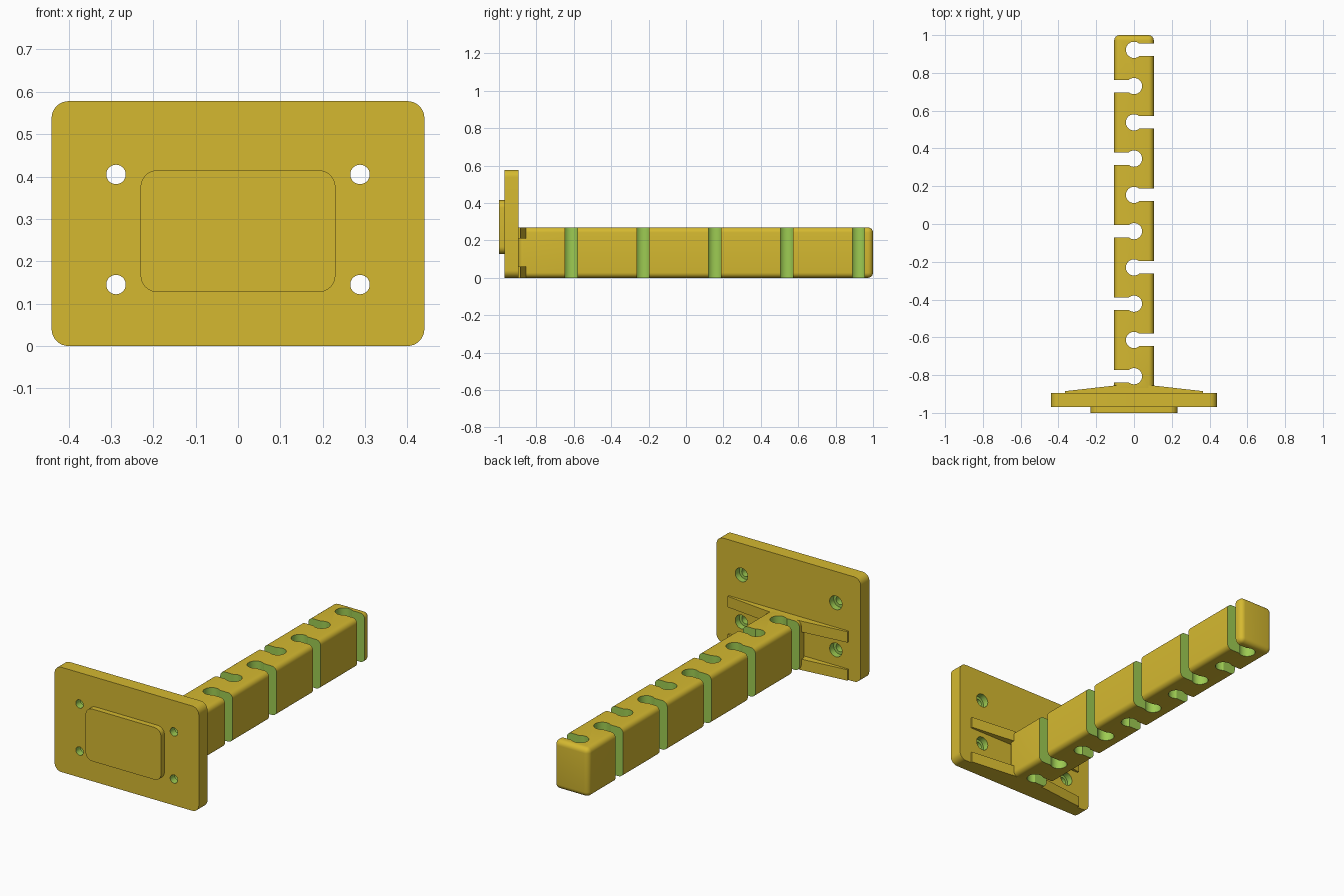
import bpy, bmesh, math
from mathutils import Vector

if "Cube" in bpy.data.objects:
    bpy.data.objects.remove(bpy.data.objects["Cube"])


def material(name, rgb):
    m = bpy.data.materials.new(name)
    m.diffuse_color = (*rgb, 1)
    m.use_nodes = True
    m.node_tree.nodes["Principled BSDF"].inputs["Base Color"].default_value = m.diffuse_color
    return m


GOLD = material("gold", (0.665, 0.485, 0.03))
GREEN = material("cut green", (0.337, 0.597, 0.085))


def finish(bm, name, mat):
    bmesh.ops.recalc_face_normals(bm, faces=bm.faces)
    mesh = bpy.data.meshes.new(name)
    bm.to_mesh(mesh)
    bm.free()
    mesh.materials.append(mat)
    ob = bpy.data.objects.new(name, mesh)
    bpy.context.collection.objects.link(ob)
    return ob


def prism(bm, points, axis, lo, hi):
    """Extrude a 2D outline along y (points are x, z) or z (points are x, y)."""
    place = (lambda a, b: (a, lo, b)) if axis == "y" else (lambda a, b: (a, b, lo))
    face = bm.faces.new([bm.verts.new(place(a, b)) for a, b in points])
    ext = bmesh.ops.extrude_face_region(bm, geom=[face])
    step = Vector((0, hi - lo, 0)) if axis == "y" else Vector((0, 0, hi - lo))
    bmesh.ops.translate(bm, vec=step,
                        verts=[g for g in ext["geom"] if isinstance(g, bmesh.types.BMVert)])


def circle(cx, cy, r, start=0.0, end=2 * math.pi, n=28):
    return [(cx + r * math.cos(start + (end - start) * i / n),
             cy + r * math.sin(start + (end - start) * i / n)) for i in range(n)]


def rounded_rect(x0, x1, z0, z1, r, n=8):
    pts = []
    for k, (cx, cz) in enumerate([(x1 - r, z1 - r), (x0 + r, z1 - r),
                                  (x0 + r, z0 + r), (x1 - r, z0 + r)]):
        for i in range(n + 1):
            a = math.pi / 2 * (k + i / n)
            pts.append((cx + r * math.cos(a), cz + r * math.sin(a)))
    return pts


def activate(ob):
    bpy.ops.object.select_all(action="DESELECT")
    ob.select_set(True)
    bpy.context.view_layer.objects.active = ob


def cut(ob, cutter):
    mod = ob.modifiers.new("cut", "BOOLEAN")
    mod.operation = "DIFFERENCE"
    mod.solver = "EXACT"
    mod.material_mode = "TRANSFER"
    mod.object = cutter
    activate(ob)
    bpy.ops.object.modifier_apply(modifier=mod.name)
    bpy.data.objects.remove(cutter)


def smooth(ob):
    activate(ob)
    bpy.ops.object.shade_smooth_by_angle(angle=math.radians(30))


# Wall plate with four counterbored screw holes
bm = bmesh.new()
prism(bm, rounded_rect(-0.44, 0.44, 0, 0.578, 0.04), "y", -0.97, -0.895)
plate = finish(bm, "wall_plate", GOLD)
for radius, y0, y1 in ((0.023, -1.05, -0.8), (0.038, -0.93, -0.8)):
    bm = bmesh.new()
    for x in (-0.288, 0.288):
        for z in (0.145, 0.405):
            prism(bm, circle(x, z, radius), "y", y0, y1)
    cut(plate, finish(bm, "screw_hole_cutter", GREEN))
smooth(plate)

# Raised pad on the front of the plate
bm = bmesh.new()
prism(bm, rounded_rect(-0.23, 0.23, 0.127, 0.415, 0.04), "y", -1.0, -0.97)
smooth(finish(bm, "front_pad", GOLD))

# Long arm with rounded edges
bm = bmesh.new()
prism(bm, [(-0.105, -0.897), (0.105, -0.897), (0.105, 1), (-0.105, 1)], "z", 0, 0.27)
bmesh.ops.bevel(bm, geom=bm.edges[:], offset=0.028, segments=6, profile=0.5, affect="EDGES")
arm = finish(bm, "arm", GOLD)

# Keyhole slots opening alternately to the right and the left
R, H = 0.043, 0.033
a = math.asin(H / R)
bm = bmesh.new()
for i in range(10):
    side = 1 if i % 2 == 0 else -1
    yc = 0.922 - 0.192 * i
    outline = circle(0, 0, R, a, 2 * math.pi - a) + [
        (R * math.cos(a), -H), (0.16, -H), (0.16, H)]
    prism(bm, [(side * x, yc + y) for x, y in outline], "z", -0.1, 0.4)
cut(arm, finish(bm, "slot_cutter", GREEN))
smooth(arm)

# Tapered ribs bracing the arm against the plate
for name, z0, z1 in (("lower_rib", 0, 0.06), ("upper_rib", 0.21, 0.27)):
    bm = bmesh.new()
    prism(bm, [(-0.365, -0.897), (0.365, -0.897), (0.365, -0.885),
               (0.1, -0.855), (-0.1, -0.855), (-0.365, -0.885)], "z", z0, z1)
    finish(bm, name, GOLD)
